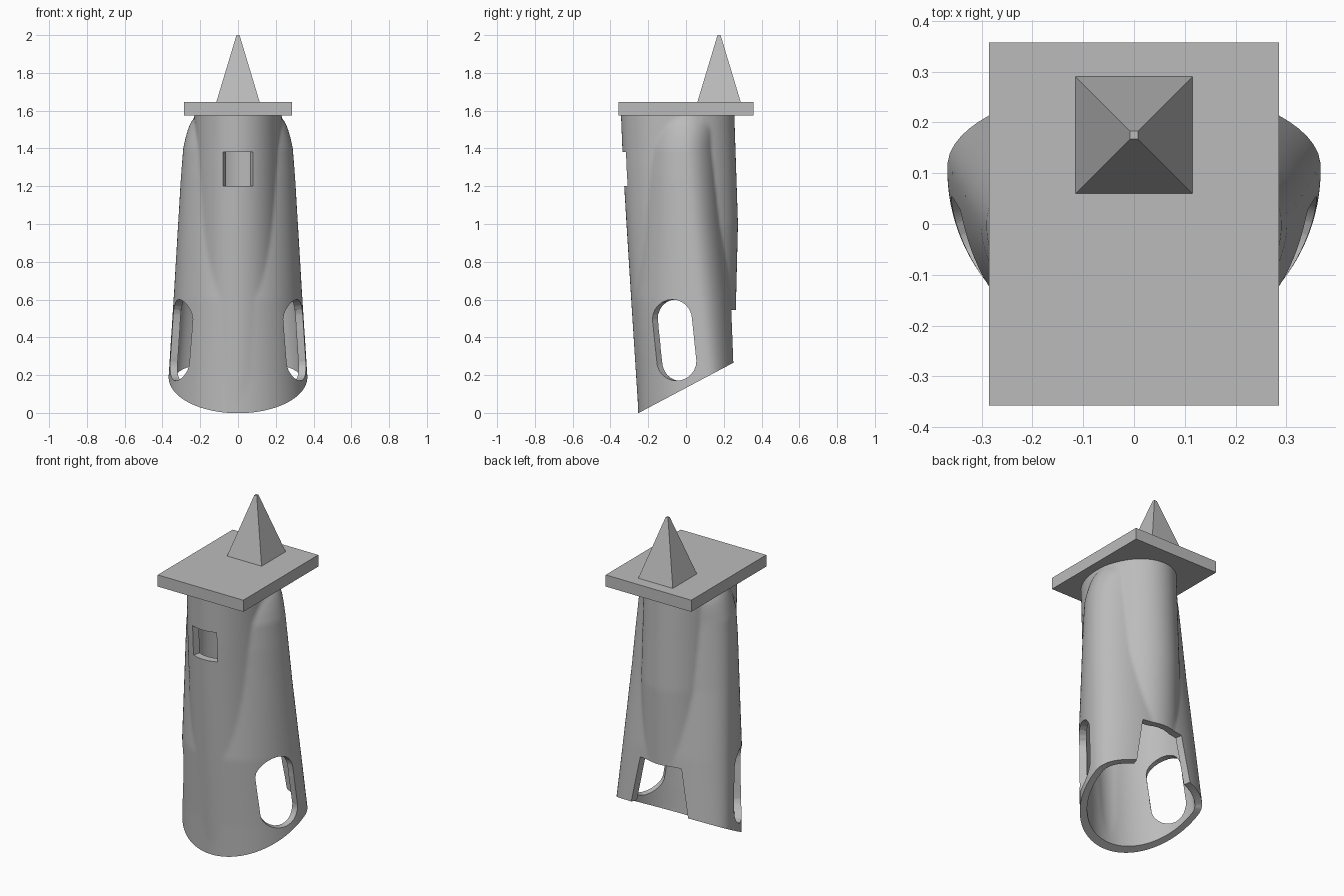
import bpy
import bmesh
from math import cos, sin, pi
from mathutils import Vector

SIDES = 120
RINGS = 80
WALL = 0.04
TOP = 1.58
SLOPE = 0.53

cube = bpy.data.objects.get("Cube")
if cube:
    bpy.data.objects.remove(cube, do_unlink=True)

stone = bpy.data.materials.new("grey stone")
stone.use_nodes = True
grey = (0.5, 0.5, 0.5, 1)
stone.diffuse_color = grey
stone.node_tree.nodes["Principled BSDF"].inputs["Base Color"].default_value = grey


def add_object(name, bm):
    mesh = bpy.data.meshes.new(name)
    bm.to_mesh(mesh)
    bm.free()
    mesh.materials.append(stone)
    bpy.context.collection.objects.link(bpy.data.objects.new(name, mesh))


def skin(rings):
    """Join a stack of equal-length point rings with quads."""
    bm = bmesh.new()
    loops = [[bm.verts.new(p) for p in ring] for ring in rings]
    for low, high in zip(loops, loops[1:]):
        for i in range(len(low)):
            j = (i + 1) % len(low)
            bm.faces.new((low[i], low[j], high[j], high[i]))
    return bm, loops


def block(name, low, high):
    """Closed block between two rectangles: half width, front y, back y, height."""
    bm, loops = skin([
        [(-hx, y0, z), (hx, y0, z), (hx, y1, z), (-hx, y1, z)]
        for hx, y0, y1, z in (low, high)
    ])
    bm.faces.new(loops[0][::-1])
    bm.faces.new(loops[-1])
    add_object(name, bm)


def section(table, z):
    """Egg section at a height, or None above the table."""
    for a, b in zip(table, table[1:]):
        if a[0] <= z <= b[0]:
            t = (z - a[0]) / (b[0] - a[0])
            return [p + (q - p) * t for p, q in zip(a, b)]
    return None


def inside(egg, x, y):
    _, rx, cy, front, back = egg
    return (x / rx) ** 2 + ((y - cy) / (back if y > cy else front)) ** 2 < 1


def outline(z):
    """Ring around the merged shaft and skirt at a height."""
    eggs = [e for e in (section(shaft, z), section(skirt, z)) if e]
    ring = []
    for i in range(SIDES):
        a = 2 * pi * i / SIDES
        near, far = 0.0, 1.0
        for _ in range(24):
            r = (near + far) / 2
            if any(inside(e, r * cos(a), r * sin(a)) for e in eggs):
                near = r
            else:
                far = r
        ring.append((near * cos(a), near * sin(a), z))
    return ring


def cut_hole(bm, profile, axis, on_side):
    """Cut a convex profile, projected along an axis, out of one side of the wall."""
    points = [Vector(p) for p in profile]
    middle = sum(points, Vector()) / len(points)
    planes = []
    for p, q in zip(points, points[1:] + points[:1]):
        n = (q - p).cross(Vector(axis)).normalized()
        planes.append((p, n if n.dot(p - middle) > 0 else -n))

    def overlapping():
        return [
            f for f in bm.faces
            if on_side(f.calc_center_median())
            and all(any((v.co - p).dot(n) < -1e-5 for v in f.verts) for p, n in planes)
        ]

    for p, n in planes:
        faces = overlapping()
        edges = list({e for f in faces for e in f.edges})
        verts = list({v for f in faces for v in f.verts})
        bmesh.ops.bisect_plane(bm, geom=verts + edges + faces, dist=1e-6,
                               plane_co=p, plane_no=n)
    bmesh.ops.delete(bm, geom=overlapping(), context="FACES")


def thicken(bm):
    """Add the inner wall and the rims round every opening."""
    bm.normal_update()
    faces = list(bm.faces)
    rims = [e.link_loops[0] for e in bm.edges if e.is_boundary]
    rims = [(loop.vert, loop.link_loop_next.vert) for loop in rims]
    inner = {}
    for v in list(bm.verts):
        co = v.co - v.normal * WALL
        co.z = min(TOP, max(co.z, SLOPE * (co.y + 0.25)))
        inner[v] = bm.verts.new(co)
    for f in faces:
        bm.faces.new([inner[v] for v in reversed(f.verts)])
    for a, b in rims:
        bm.faces.new((b, a, inner[a], inner[b]))
    bm.normal_update()


# Upright shaft, leaning slightly forward
shaft = [
    (-0.1, 0.23, 0.0, 0.245, 0.25),
    (0.6, 0.235, -0.01, 0.28, 0.275),
    (1.0, 0.235, -0.02, 0.295, 0.295),
    (1.3, 0.232, -0.035, 0.298, 0.3),
    (1.6, 0.23, -0.045, 0.3, 0.3),
]
# Broad flaring skirt with a rounded shoulder
skirt = [
    (-0.1, 0.38, 0.135, 0.385, 0.17),
    (0.2, 0.367, 0.115, 0.375, 0.165),
    (0.6, 0.341, 0.07, 0.352, 0.18),
    (1.0, 0.317, 0.03, 0.29, 0.175),
    (1.25, 0.302, 0.01, 0.26, 0.175),
    (1.4, 0.29, 0.0, 0.24, 0.175),
    (1.46, 0.277, 0.0, 0.225, 0.18),
    (1.51, 0.262, 0.0, 0.21, 0.185),
    (1.55, 0.243, 0.0, 0.19, 0.175),
    (1.57, 0.225, 0.0, 0.17, 0.16),
]
tower, _ = skin([outline(-0.05 + (TOP + 0.05) * k / RINGS) for k in range(RINGS + 1)])

# Slanted foot
bmesh.ops.bisect_plane(tower, geom=tower.verts[:] + tower.edges[:] + tower.faces[:],
                       dist=1e-6, plane_co=(0, -0.25, 0), plane_no=(0, -SLOPE, 1),
                       clear_inner=True)

# Rounded side openings
slot = []
for i in range(26):
    a = pi * (i if i < 13 else i - 1) / 12
    cy, cz = (-0.073, 0.495) if i < 13 else (-0.05, 0.275)
    slot.append((0, cy + 0.105 * cos(a), cz + 0.105 * sin(a)))
cut_hole(tower, slot, (1, 0, 0), lambda c: c.x > 0)
cut_hole(tower, slot, (1, 0, 0), lambda c: c.x < 0)

# Tapered back doorway
door = [(-0.22, 0, 0.1), (0.22, 0, 0.1), (0.137, 0, 0.545), (-0.137, 0, 0.545)]
cut_hole(tower, door, (0, 1, 0), lambda c: c.y > 0)

# Front window
window = [(-0.08, 0, 1.2), (0.08, 0, 1.2), (0.08, 0, 1.38), (-0.08, 0, 1.38)]
cut_hole(tower, window, (0, 1, 0), lambda c: c.y < 0)

# Wall thickness, smooth curved walls and crisp cut edges
thicken(tower)
for face in tower.faces:
    face.smooth = True
for edge in tower.edges:
    edge.smooth = edge.calc_face_angle(0) < pi / 6
add_object("tower", tower)

# Flat roof slab and pointed spire
block("roof_slab", (0.285, -0.357, 0.357, 1.575), (0.285, -0.357, 0.357, 1.645))
block("spire", (0.115, 0.06, 0.29, 1.645), (0.008, 0.167, 0.183, 2.0))
